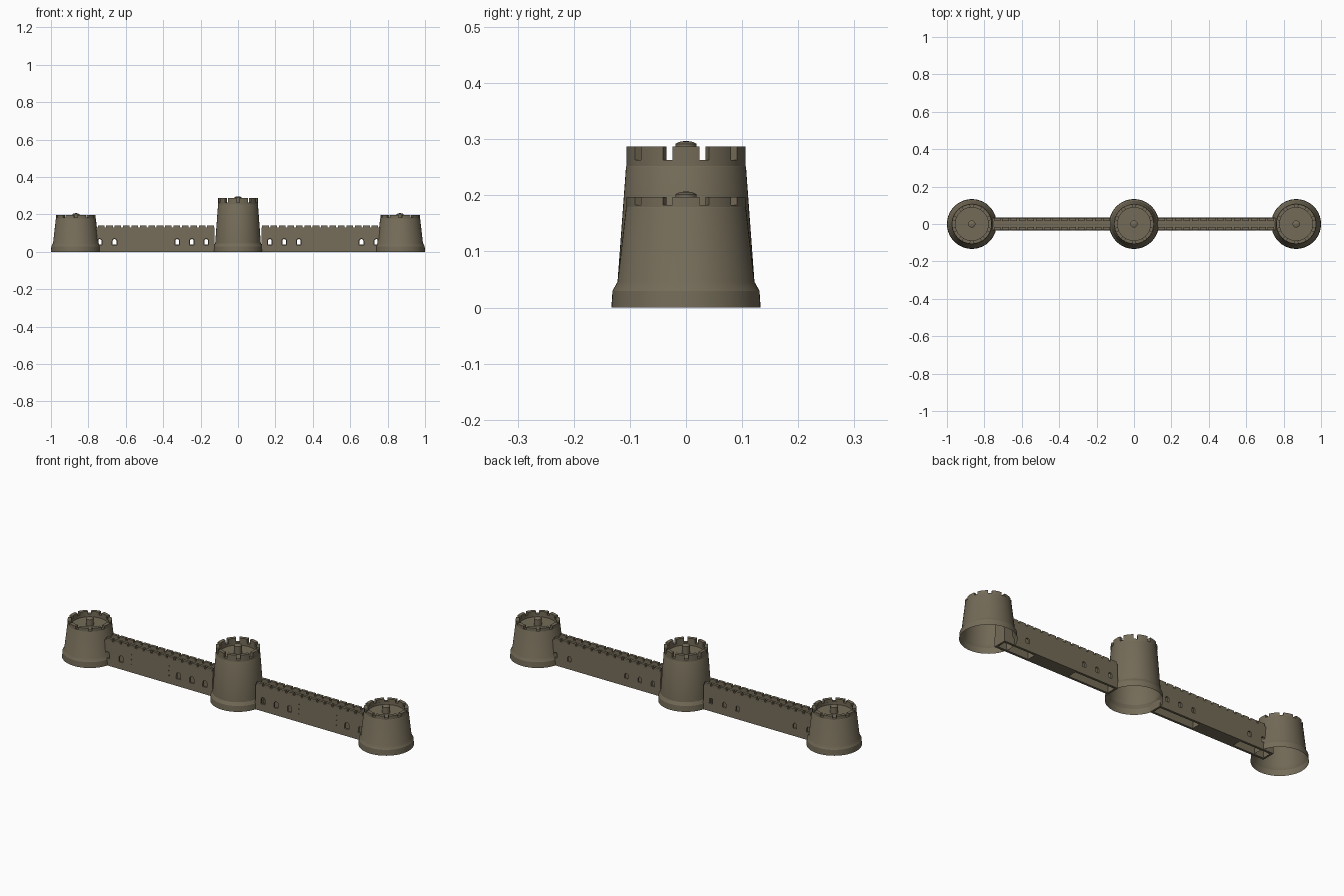
import bpy
import bmesh
from math import sin, cos, pi, radians

if "Cube" in bpy.data.objects:
    bpy.data.objects.remove(bpy.data.objects["Cube"])

stone = bpy.data.materials.new("grey_brown_stone")
stone.use_nodes = True
colour = (0.175, 0.148, 0.098, 1)
stone.diffuse_color = colour
stone.node_tree.nodes["Principled BSDF"].inputs["Base Color"].default_value = colour

SEGMENTS = 60
TOWER_X = 0.867
MERLONS = 10


def finish(name, bm, location=(0, 0, 0), smooth=False):
    bmesh.ops.recalc_face_normals(bm, faces=bm.faces)
    mesh = bpy.data.meshes.new(name)
    bm.to_mesh(mesh)
    bm.free()
    mesh.materials.append(stone)
    obj = bpy.data.objects.new(name, mesh)
    obj.location = location
    bpy.context.collection.objects.link(obj)
    if smooth:
        activate(obj)
        bpy.ops.object.shade_smooth_by_angle(angle=radians(25))
    return obj


def activate(obj):
    bpy.ops.object.select_all(action="DESELECT")
    obj.select_set(True)
    bpy.context.view_layer.objects.active = obj


def lathe(bm, profile):
    """Revolve (radius, height) points around z."""
    verts = [bm.verts.new((r, 0, z)) for r, z in profile]
    edges = [bm.edges.new(pair) for pair in zip(verts, verts[1:])]
    bmesh.ops.spin(bm, geom=verts + edges, cent=(0, 0, 0), axis=(0, 0, 1),
                   angle=2 * pi, steps=SEGMENTS, use_duplicate=False)
    bmesh.ops.remove_doubles(bm, verts=bm.verts, dist=0.00005)


def prism(bm, points, vector):
    """Extrude a closed outline along a vector."""
    face = bm.faces.new([bm.verts.new(p) for p in points])
    result = bmesh.ops.extrude_face_region(bm, geom=[face], use_keep_orig=True)
    moved = [v for v in result["geom"] if isinstance(v, bmesh.types.BMVert)]
    bmesh.ops.translate(bm, verts=moved, vec=vector)


def box(bm, x0, x1, y0, y1, z0, z1):
    prism(bm, [(x0, y0, z0), (x1, y0, z0), (x1, y1, z0), (x0, y1, z0)],
          (0, 0, z1 - z0))


def cut(obj, bm):
    """Subtract a cutter mesh and discard it."""
    cutter = finish("cutter", bm)
    cutter.hide_render = True
    mod = obj.modifiers.new("cut", "BOOLEAN")
    mod.operation = "DIFFERENCE"
    mod.solver = "EXACT"
    mod.object = cutter
    activate(obj)
    bpy.ops.object.modifier_apply(modifier=mod.name)
    bpy.data.objects.remove(cutter)


def tower(name, x, collar, crenel, top, floor):
    outer, inner = 0.106, 0.088
    # Flared, tapering shell, open underneath, with a sunken roof floor
    bm = bmesh.new()
    lathe(bm, [(0.133, 0), (0.131, 0.03), (0.122, 0.046), (outer + 0.001, collar),
               (outer, collar + 0.002), (outer, crenel), (inner, crenel),
               (inner, floor), (0, floor)])
    finish(name + "_shell", bm, (x, 0, 0), True)

    # Ring of curved merlons
    bm = bmesh.new()
    half, steps = radians(13), 6
    for i in range(MERLONS):
        middle = 2 * pi * i / MERLONS
        angles = [middle - half + 2 * half * k / steps for k in range(steps + 1)]
        rim = [(outer * cos(a), outer * sin(a), crenel) for a in angles]
        rim += [(inner * cos(a), inner * sin(a), crenel) for a in reversed(angles)]
        prism(bm, rim, (0, 0, top - crenel))
    finish(name + "_merlons", bm, (x, 0, 0), True)

    # Central post with a low conical cap
    bm = bmesh.new()
    lathe(bm, [(0.019, floor), (0.019, top + 0.005), (0.01, top + 0.009),
               (0, top + 0.010)])
    finish(name + "_post", bm, (x, 0, 0), True)


def arched_window(bm, x, width, sill, height, y0, y1):
    r = width / 2
    outline = [(x - r, y0, sill), (x + r, y0, sill)]
    for k in range(9):
        a = pi * k / 8
        outline.append((x + r * cos(a), y0, sill + height - r + r * sin(a)))
    prism(bm, outline, (0, y1 - y0, 0))


def wall(name, side):
    start, end = 0.125, 0.80
    # Battered wall with a sunken walkway along the top
    half = [(0.036, 0), (0.031, 0.13), (0.017, 0.13), (0.017, 0.122)]
    section = half + [(-y, z) for y, z in reversed(half)]
    bm = bmesh.new()
    prism(bm, [(side * start, y, z) for y, z in section],
          (side * (end - start), 0, 0))
    body = finish(name + "_body", bm)

    # Hollow chambers at both ends, open underneath
    bm = bmesh.new()
    for a, b in ((0.135, 0.37), (0.61, 0.79)):
        box(bm, *sorted((side * a, side * b)), -0.024, 0.024, -0.05, 0.105)
    cut(body, bm)

    # Arched windows front and back, and small peg holes on the front
    bm = bmesh.new()
    for x in (0.17, 0.247, 0.325, 0.66, 0.74):
        arched_window(bm, side * x, 0.025, 0.037, 0.034, -0.1, -0.01)
        arched_window(bm, side * x, 0.02, 0.04, 0.028, 0.01, 0.1)
    for x in (0.38, 0.60):
        for z in (0.04, 0.065, 0.09):
            box(bm, side * x - 0.002, side * x + 0.002, -0.1, -0.028, z, z + 0.004)
    cut(body, bm)

    # Merlons along both edges
    bm = bmesh.new()
    for i in range(14):
        x = side * (0.147 + 0.045 * i)
        for y in (-0.024, 0.024):
            box(bm, x - 0.0175, x + 0.0175, y - 0.007, y + 0.007, 0.129, 0.142)
    finish(name + "_merlons", bm)


tower("central_tower", 0, 0.25, 0.263, 0.287, 0.25)
for label, side in (("left", 1), ("right", -1)):
    tower(label + "_tower", side * TOWER_X, 0.177, 0.183, 0.197, 0.168)
    wall(label + "_wall", side)
